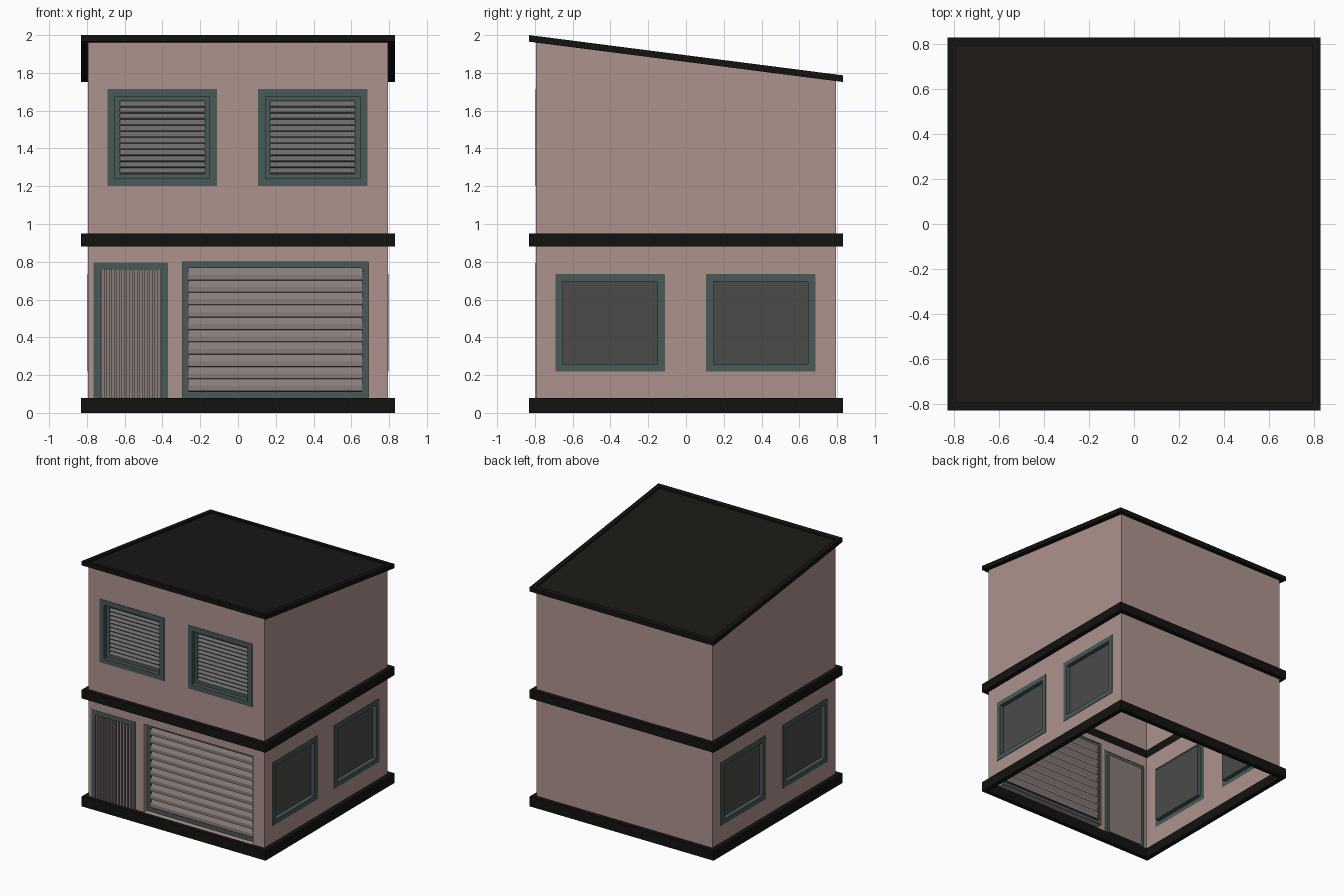
import bpy
from mathutils import Vector

if "Cube" in bpy.data.objects:
    bpy.data.objects.remove(bpy.data.objects["Cube"])

W, OUT = 0.793, 0.83            # wall and trim half widths


def material(name, rgb):
    m = bpy.data.materials.new(name)
    m.diffuse_color = (*rgb, 1)
    m.use_nodes = True
    m.node_tree.nodes["Principled BSDF"].inputs["Base Color"].default_value = m.diffuse_color
    return m


PINK = material("plaster", (0.42, 0.29, 0.27))
TEAL = material("frame_teal", (0.065, 0.10, 0.095))
BLACK = material("trim_black", (0.006, 0.006, 0.005))
ROOF = material("roof_dark", (0.012, 0.010, 0.008))
GLASS = material("glass_dark", (0.07, 0.07, 0.067))
GREY = material("louvre_grey", (0.15, 0.15, 0.155))
SHUTTER = material("shutter", (0.25, 0.20, 0.19))

# Each side maps (along, up, outward offset) to the world
SIDES = {
    "front": (lambda u, v, d: (u, -W - d, v), Vector((0, -1, 0))),
    "back": (lambda u, v, d: (u, W + d, v), Vector((0, 1, 0))),
    "right": (lambda u, v, d: (W + d, u, v), Vector((1, 0, 0))),
    "left": (lambda u, v, d: (-W - d, u, v), Vector((-1, 0, 0))),
}


def roof_z(y):
    return 1.8935 - 0.1283 * y


def build(name, verts, faces, mat, outward=None):
    me = bpy.data.meshes.new(name)
    me.from_pydata(verts, [], faces)
    if outward:
        total = sum((p.normal * p.area for p in me.polygons), Vector())
        if total.dot(outward) < 0:
            me.flip_normals()
    me.materials.append(mat)
    ob = bpy.data.objects.new(name, me)
    bpy.context.collection.objects.link(ob)
    return ob


def loft_faces(count, closed=False):
    """Quads joining consecutive four-point loops."""
    last = count if closed else count - 1
    return [(4 * i + k, 4 * i + (k + 1) % 4,
             4 * ((i + 1) % count) + (k + 1) % 4, 4 * ((i + 1) % count) + k)
            for i in range(last) for k in range(4)]


def trim(name, steps, height=lambda y: 0, closed=True):
    """Square band round the house from (half width, z) steps."""
    verts = [(x * h, y * h, z + height(y * h)) for h, z in steps
             for x, y in ((-1, -1), (1, -1), (1, 1), (-1, 1))]
    return build(name, verts, loft_faces(len(steps), closed), BLACK)


def surround(name, side, rect, steps, mat):
    """Rectangular moulding from (inset, offset) steps."""
    place, normal = SIDES[side]
    u0, u1, v0, v1 = rect
    verts = [place(u, v, d) for i, d in steps
             for u, v in ((u0 + i, v0 + i), (u1 - i, v0 + i), (u1 - i, v1 - i), (u0 + i, v1 - i))]
    return build(name, verts, loft_faces(len(steps)), mat, normal)


def sheet(name, side, rect, profile, n, mat, upright=False):
    """Panel repeating a (fraction, offset) profile n times."""
    place, normal = SIDES[side]
    u0, u1, v0, v1 = rect
    a, b = (u0, u1) if upright else (v0, v1)
    verts = []
    for i in range(n):
        for t, d in profile:
            s = a + (b - a) * (i + t) / n
            verts += ([place(s, v0, d), place(s, v1, d)] if upright
                      else [place(u0, s, d), place(u1, s, d)])
    faces = [(j, j + 1, j + 3, j + 2) for j in range(0, len(verts) - 2, 2)]
    return build(name, verts, faces, mat, normal)


def wall(name, side, z0, z1, holes=()):
    """Flat wall with openings; z1=None follows the roof."""
    place, normal = SIDES[side]
    us = sorted({-W, W, *(u for h in holes for u in h[:2])})
    vs = sorted({z0, z1 or 1.75, *(v for h in holes for v in h[2:])})
    verts = []
    for v in vs:
        for u in us:
            p = Vector(place(u, v, 0))
            if z1 is None and v == vs[-1]:
                p.z = roof_z(p.y) - 0.014
            verts.append(p)
    faces, k = [], len(us)
    for j in range(len(vs) - 1):
        for i in range(k - 1):
            cu, cv = (us[i] + us[i + 1]) / 2, (vs[j] + vs[j + 1]) / 2
            if not any(h[0] < cu < h[1] and h[2] < cv < h[3] for h in holes):
                faces.append((j * k + i, j * k + i + 1, (j + 1) * k + i + 1, (j + 1) * k + i))
    return build(name, verts, faces, PINK, normal)


def inset(r, i):
    return (r[0] + i, r[1] - i, r[2] + i, r[3] - i)


GARAGE = (-0.295, 0.69, 0.08, 0.80)
DOOR = (-0.765, -0.37, 0.08, 0.795)
UPPER = [(-0.69, -0.11, 1.20, 1.715), (0.105, 0.685, 1.20, 1.715)]
LOWER = [(-0.69, -0.11, 0.22, 0.735), (0.105, 0.685, 0.22, 0.735)]

# Walls
wall("front_lower_wall", "front", 0.08, 0.88, [GARAGE, DOOR])
wall("front_upper_wall", "front", 0.95, 1.965, UPPER)
wall("back_lower_wall", "back", 0.08, 0.88)
wall("back_upper_wall", "back", 0.95, None)
for s in ("left", "right"):
    wall(s + "_lower_wall", s, 0.08, 0.88, LOWER)
    wall(s + "_upper_wall", s, 0.95, None)

# Base, floor band and sloping roof edge
trim("base_trim", [(W, 0), (OUT, 0), (OUT, 0.08), (W, 0.08)])
trim("floor_band", [(W, 0.88), (OUT, 0.88), (OUT, 0.95), (W, 0.95)])
trim("roof_edge", [(W, -0.035), (OUT, -0.035), (OUT, 0), (W, 0), (W, -0.012)], roof_z, False)
build("roof_panel", [(x, y, roof_z(y) - 0.012) for x, y in ((-W, -W), (W, -W), (W, W), (-W, W))],
      [(0, 1, 2, 3)], ROOF, Vector((0, 0, 1)))

# Upper louvred windows
for i, r in enumerate(UPPER):
    surround(f"upper_window_frame_{i}", "front", r,
             [(0, 0), (0, 0.004), (0.04, 0.004), (0.04, -0.03), (0.065, -0.03), (0.065, -0.05)], TEAL)
    sheet(f"upper_louvre_{i}", "front", inset(r, 0.065),
          [(0, -0.05), (0.05, -0.028), (0.2, -0.028), (1, -0.05)], 12, GREY)

# Side windows
for s in ("left", "right"):
    for i, r in enumerate(LOWER):
        surround(f"{s}_window_frame_{i}", s, r,
                 [(0, 0), (0, 0.004), (0.04, 0.004), (0.04, -0.03)], TEAL)
        sheet(f"{s}_window_glass_{i}", s, inset(r, 0.04), [(0, -0.03), (1, -0.03)], 1, GLASS)

# Ribbed front door
door_rect = (DOOR[0], DOOR[1], DOOR[2] - 0.036, DOOR[3])
surround("door_frame", "front", door_rect,
         [(0, 0), (0, 0.003), (0.036, 0.003), (0.036, -0.015)], TEAL)
sheet("door_panel", "front", inset(door_rect, 0.036), [(0, -0.015), (1, -0.015)], 1, SHUTTER)
sheet("door_ribs", "front", inset(door_rect, 0.036),
      [(0, -0.014), (0.2, -0.014), (0.2, 0.005), (0.8, 0.005), (0.8, -0.014), (1, -0.014)],
      12, SHUTTER, True)

# Recessed garage shutter
surround("garage_reveal", "front", GARAGE, [(0, 0), (0, -0.05)], PINK)
surround("garage_frame", "front", GARAGE,
         [(0, -0.05), (0, -0.04), (0.033, -0.04), (0.033, -0.06)], TEAL)
sheet("garage_shutter", "front", inset(GARAGE, 0.033),
      [(0, -0.06), (0.04, -0.04), (0.45, -0.04), (1, -0.06)], 10, SHUTTER)
